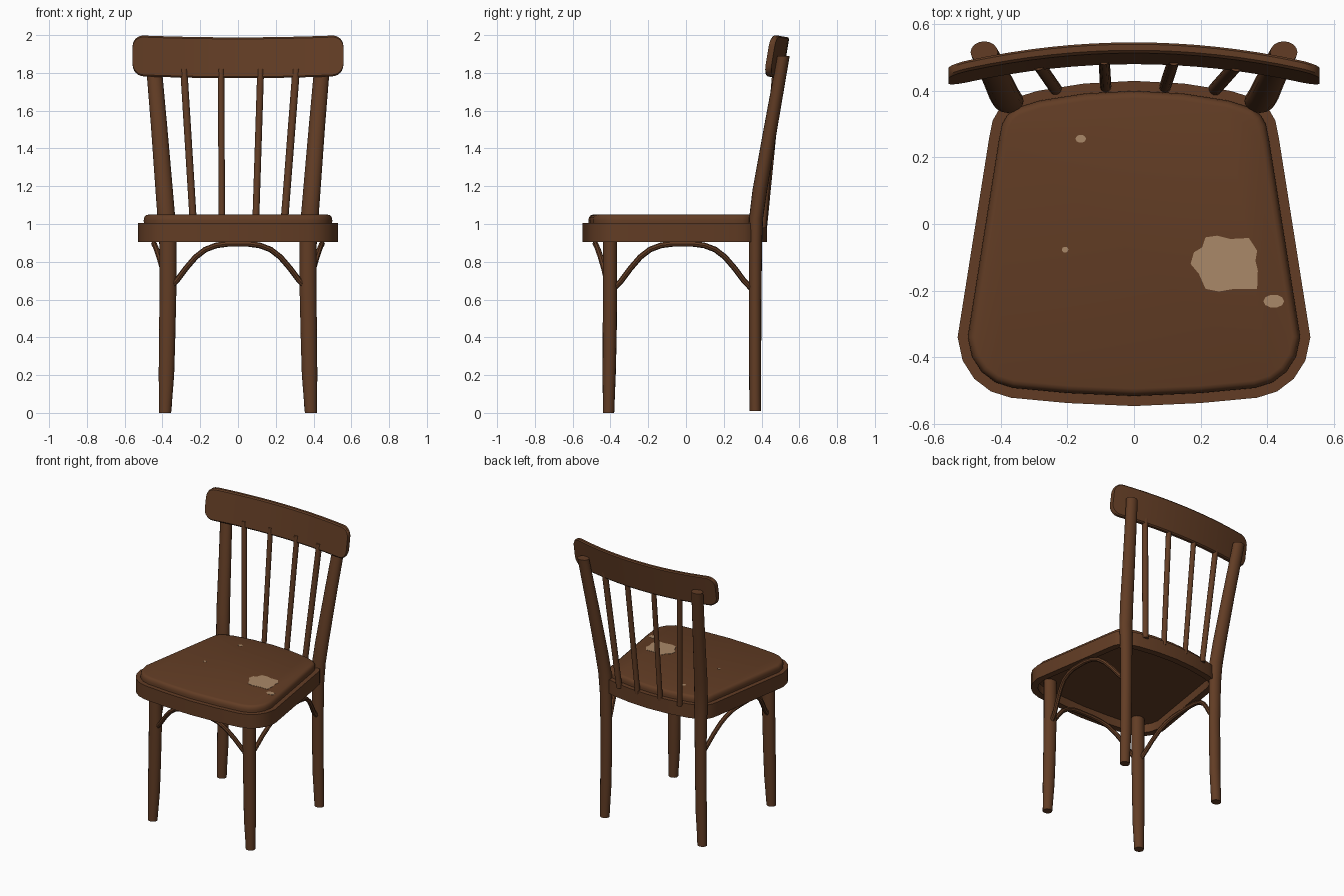
import bpy, bmesh, math
from mathutils import Vector

if "Cube" in bpy.data.objects:
    bpy.data.objects.remove(bpy.data.objects["Cube"])


def material(name, rgb):
    m = bpy.data.materials.new(name)
    m.diffuse_color = (*rgb, 1)
    m.use_nodes = True
    m.node_tree.nodes["Principled BSDF"].inputs["Base Color"].default_value = m.diffuse_color
    return m


BROWN = material("brown wood", (0.122, 0.046, 0.018))
TAN = material("worn pale wood", (0.40, 0.25, 0.14))


def loft(name, rings, mat=BROWN, closed=False):
    """Skin a list of equal-length point rings; cap the ends unless closed."""
    bm = bmesh.new()
    rows = [[bm.verts.new(p) for p in ring] for ring in rings]
    n = len(rows[0])
    pairs = list(zip(rows, rows[1:]))
    if closed:
        pairs.append((rows[-1], rows[0]))
    else:
        bm.faces.new(rows[0])
        bm.faces.new(rows[-1])
    for a, b in pairs:
        for i in range(n):
            j = (i + 1) % n
            bm.faces.new((a[i], a[j], b[j], b[i]))
    bmesh.ops.recalc_face_normals(bm, faces=bm.faces)
    me = bpy.data.meshes.new(name)
    bm.to_mesh(me)
    bm.free()
    me.materials.append(mat)
    ob = bpy.data.objects.new(name, me)
    bpy.context.collection.objects.link(ob)
    return ob


def ellipse(x, y, z, rx, ry, n=16):
    return [(x + rx * math.cos(2 * math.pi * i / n),
             y + ry * math.sin(2 * math.pi * i / n), z) for i in range(n)]


def post(name, sections, side=1):
    return loft(name, [ellipse(side * x, y, z, rx, ry) for x, y, z, rx, ry in sections])


def tube(name, path, r, n=8):
    path = [Vector(p) for p in path]
    rings = []
    for i, p in enumerate(path):
        t = (path[min(i + 1, len(path) - 1)] - path[max(i - 1, 0)]).normalized()
        # horizontal axis across the arch stays nearly constant along the path
        span = path[-1] - path[0]
        a = span.cross(Vector((0, 0, 1)))
        a = (a - t * a.dot(t)).normalized()
        b = t.cross(a)
        rings.append([p + r * (a * math.cos(2 * math.pi * k / n) + b * math.sin(2 * math.pi * k / n))
                      for k in range(n)])
    return loft(name, rings)


# Seat outline, front centre to back centre, mirrored in x
HALF = [(0, -.547), (.2, -.538), (.37, -.522), (.43, -.503), (.48, -.465), (.515, -.41),
        (.53, -.34), (.435, .26), (.425, .31), (.405, .345), (.37, .375), (.29, .40),
        (.15, .422), (0, .43)]
OUTLINE = HALF + [(-x, y) for x, y in HALF[-2:0:-1]]


def seat_ring(inset, z):
    pts = [Vector(p) for p in OUTLINE]
    out = []
    for i, p in enumerate(pts):
        e1 = (p - pts[i - 1]).normalized()
        e2 = (pts[(i + 1) % len(pts)] - p).normalized()
        n1, n2 = Vector((-e1.y, e1.x)), Vector((-e2.y, e2.x))
        q = p + inset * (n1 + n2) / (1 + n1.dot(n2))
        out.append((q.x, q.y, z))
    return out


# Hollow seat frame and seat panel
loft("seat_frame", [seat_ring(0, .905), seat_ring(0, 1.004), seat_ring(.045, 1.004),
                    seat_ring(.045, .905)], closed=True)
loft("seat_panel", [seat_ring(.034, .965), seat_ring(.03, 1.02), seat_ring(.034, 1.037),
                    seat_ring(.042, 1.046), seat_ring(.052, 1.049)])

# Worn patches on the seat
PATCH = [(.17, -.12), (.18, -.085), (.205, -.07), (.215, -.04), (.25, -.035), (.29, -.045),
         (.345, -.042), (.37, -.08), (.365, -.11), (.372, -.14), (.37, -.195), (.3, -.195),
         (.255, -.203), (.215, -.195), (.195, -.15)]
loft("worn_patch", [[(x, y, z) for x, y in PATCH] for z in (1.047, 1.0505)], TAN)
for i, (x, y, rx, ry) in enumerate([(.42, -.232, .031, .02), (-.16, .256, .016, .012),
                                    (-.207, -.077, .01, .009)]):
    loft(f"worn_spot_{i + 1}", [ellipse(x, y, z, rx, ry, 10) for z in (1.047, 1.0505)], TAN)

# Legs, the back pair running up into the back posts
FRONT = [(.386, -.41, 0, .032, .03), (.384, -.409, .05, .034, .031), (.379, -.407, .2, .041, .035),
         (.375, -.404, .4, .043, .037), (.37, -.402, .7, .045, .038), (.37, -.402, .98, .045, .038)]
BACK = [(.385, .367, .01, .033, .03), (.382, .366, .1, .035, .031), (.376, .366, .25, .039, .032),
        (.372, .366, .6, .04, .033), (.374, .368, .9, .043, .035), (.379, .371, 1.03, .047, .037),
        (.391, .391, 1.18, .046, .039), (.418, .45, 1.52, .043, .036), (.45, .516, 1.89, .041, .033)]
for side, tag in ((-1, "left"), (1, "right")):
    post(f"front_leg_{tag}", FRONT, side)
    post(f"back_leg_and_post_{tag}", BACK, side)

# Back spindles
for i, (x0, x1, r) in enumerate([(-.235, -.287, .019), (-.085, -.09, .017),
                                 (.093, .12, .018), (.243, .308, .02)]):
    y0, y1 = .412 - .12 * x0 * x0, .497 - .2 * x1 * x1
    post(f"spindle_{i + 1}", [(x0, y0, .98, r, r), (x1, y1, 1.82, r, r)])

# Curved, tilted top rail with rounded ends
R = .058
ends = [(.5 + R * math.sin(t), .05 + R * math.cos(t))
        for t in [math.pi / 2 * k / 6 for k in range(7)]]
stations = [(-x, h) for x, h in reversed(ends)] + \
           [(.5 * k / 8, .108) for k in range(-7, 8)] + ends
rings = []
for x, h in stations:
    u = (x / .56) ** 2
    yc, zc = .513 - .068 * u, 1.88 + .012 * u
    rings.append([(x, yc + .167 * dz + dy, zc + dz) for dy, dz in
                  [(-.016, -h + .008), (-.009, -h), (.009, -h), (.016, -h + .008),
                   (.016, h - .008), (.009, h), (-.009, h), (-.016, h - .008)]])
loft("top_rail", rings)

# Bent braces under the seat front and sides: (position along span, height, outward bulge)
ARCH = [(-1.08, .65, 0), (-.94, .70, .12), (-.8, .765, .35), (-.65, .825, .6), (-.5, .865, .8),
        (-.33, .887, .93), (-.15, .895, 1)]
ARCH += [(-s, z, b) for s, z, b in reversed(ARCH)]
tube("front_brace", [(s * .345, -.41 - .07 * b, z) for s, z, b in ARCH], .015)
for side, tag in ((-1, "left"), (1, "right")):
    tube(f"side_brace_{tag}", [(side * (.375 + .07 * b), -.018 + s * .345, z)
                               for s, z, b in ARCH], .015)

# Smooth the rounded surfaces, keep hard edges
bpy.ops.object.select_all(action='SELECT')
bpy.context.view_layer.objects.active = bpy.data.objects["seat_panel"]
bpy.ops.object.shade_smooth_by_angle(angle=math.radians(35))
